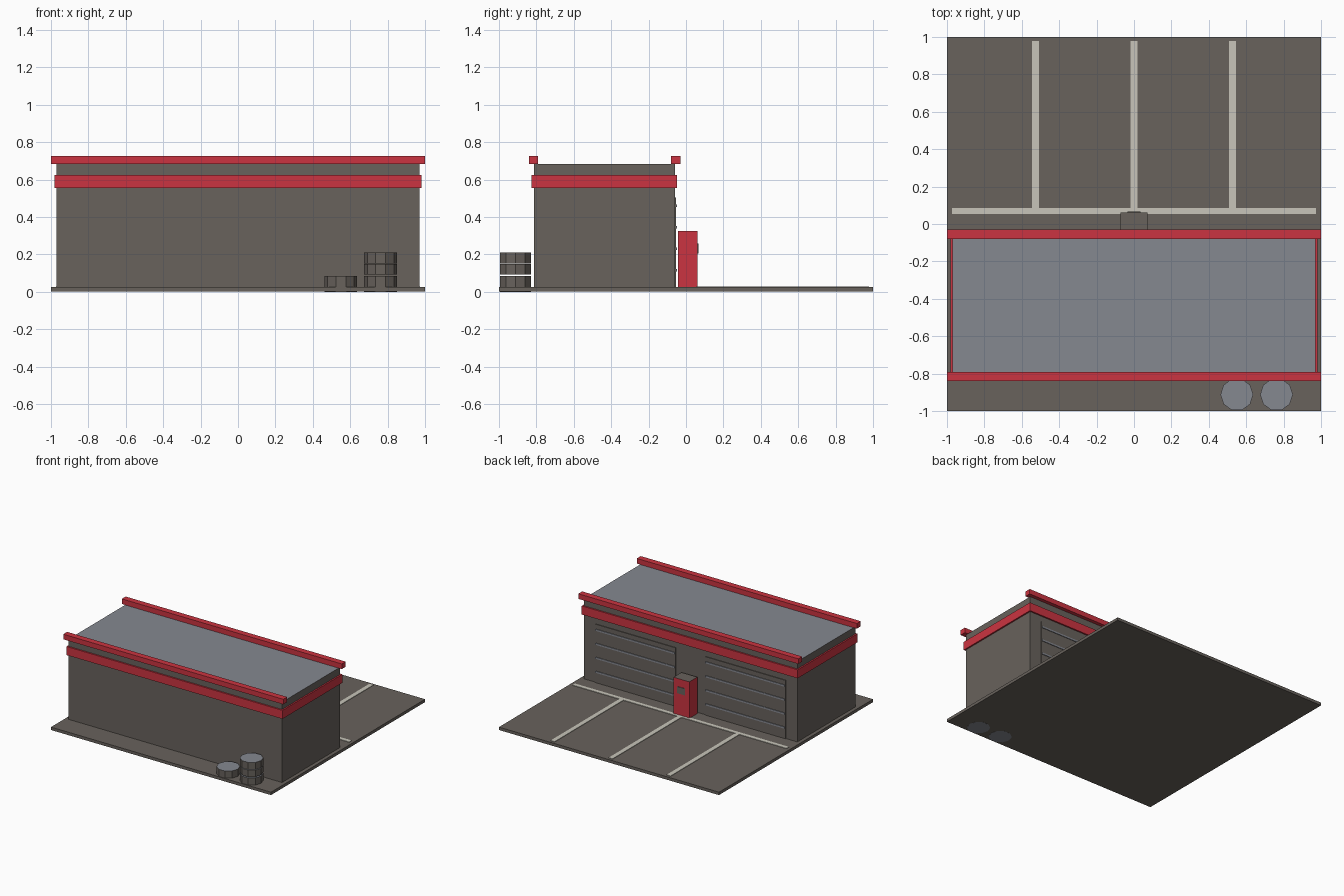
import bpy, bmesh
from mathutils import Matrix, Vector

cube = bpy.data.objects.get("Cube")
if cube:
    bpy.data.objects.remove(cube, do_unlink=True)


def material(name, rgb):
    m = bpy.data.materials.new(name)
    m.use_nodes = True
    m.diffuse_color = (*rgb, 1)
    m.node_tree.nodes["Principled BSDF"].inputs["Base Color"].default_value = (*rgb, 1)
    return m


dark = material("warm dark grey", (0.138, 0.122, 0.107))
red = material("trim red", (0.60, 0.034, 0.052))
metal = material("blue grey metal", (0.235, 0.246, 0.279))
paint = material("line paint", (0.578, 0.558, 0.491))


def finish(name, bm, mats, rule=None):
    """Make an object; faces matching the rule take the second material."""
    bm.normal_update()
    if rule:
        for f in bm.faces:
            f.material_index = int(rule(f))
    mesh = bpy.data.meshes.new(name)
    bm.to_mesh(mesh)
    bm.free()
    for m in mats:
        mesh.materials.append(m)
    ob = bpy.data.objects.new(name, mesh)
    bpy.context.collection.objects.link(ob)
    return ob


def box(name, x, y, z, mats, rule=None):
    lo, hi = Vector((x[0], y[0], z[0])), Vector((x[1], y[1], z[1]))
    bm = bmesh.new()
    bmesh.ops.create_cube(bm, size=1, matrix=Matrix.Translation((lo + hi) / 2)
                          @ Matrix.Diagonal((*(hi - lo), 1)))
    return finish(name, bm, mats, rule)


def drum(name, x, y, z0, z1):
    bm = bmesh.new()
    bmesh.ops.create_cone(bm, cap_ends=True, segments=10, radius1=0.0875, radius2=0.0875,
                          depth=z1 - z0, matrix=Matrix.Translation((x, y, (z0 + z1) / 2))
                          @ Matrix.Rotation(0.31416, 4, 'Z'))
    # Put a corner exactly on the x axis
    top = max(bm.verts, key=lambda v: v.co.x)
    angle = Vector((top.co.x - x, top.co.y - y)).angle_signed(Vector((1, 0)))
    bmesh.ops.rotate(bm, verts=bm.verts, cent=(x, y, 0),
                     matrix=Matrix.Rotation(-angle, 3, 'Z'))
    return finish(name, bm, [dark, metal], lambda f: abs(f.normal.z) > 0.5)


def faces_up(f):
    return f.normal.z > 0.5


# Ground slab and parking lines
ground = 0.025
box("ground_slab", (-1, 1), (-1, 1), (0.001, ground), [dark])
box("parking_cross_line", (-0.973, 0.973), (0.053, 0.085), (ground, 0.029), [paint])
for i, x in enumerate((-0.527, 0, 0.527)):
    box(f"parking_line_{i + 1}", (x - 0.018, x + 0.018), (0.085, 0.978), (ground, 0.029), [paint])

# Building with a metal roof and red trim
box("building", (-0.97, 0.97), (-0.813, -0.06), (ground, 0.685), [dark, metal], faces_up)
box("wall_band", (-0.982, 0.982), (-0.825, -0.048), (0.555, 0.625), [red])
for name, y in (("front", -0.815), ("back", -0.055)):
    box(f"{name}_roof_bar", (-1, 1), (y - 0.025, y + 0.025), (0.685, 0.727), [red])

# Two roll-up doors with metal slats
for name, x in (("left", 0.5), ("right", -0.5)):
    box(f"{name}_door", (x - 0.365, x + 0.365), (-0.065, -0.054), (ground, 0.505), [dark])
    for i in range(4):
        z = 0.115 + i * 0.115
        box(f"{name}_door_slat_{i + 1}", (x - 0.36, x + 0.36), (-0.06, -0.049),
            (z - 0.007, z + 0.007), [metal])

# Kiosk with a dark top and a small screen
box("kiosk", (-0.073, 0.071), (-0.042, 0.062), (ground, 0.325), [red, dark], faces_up)
box("kiosk_screen", (-0.036, 0.036), (0.06, 0.066), (0.205, 0.26), [dark])

# One single drum and a stack of three
drum("single_drum", 0.55, -0.912, 0, 0.084)
for i, (z0, z1) in enumerate(((0, 0.084), (0.093, 0.148), (0.152, 0.211))):
    drum(f"stacked_drum_{i + 1}", 0.762, -0.912, z0, z1)
